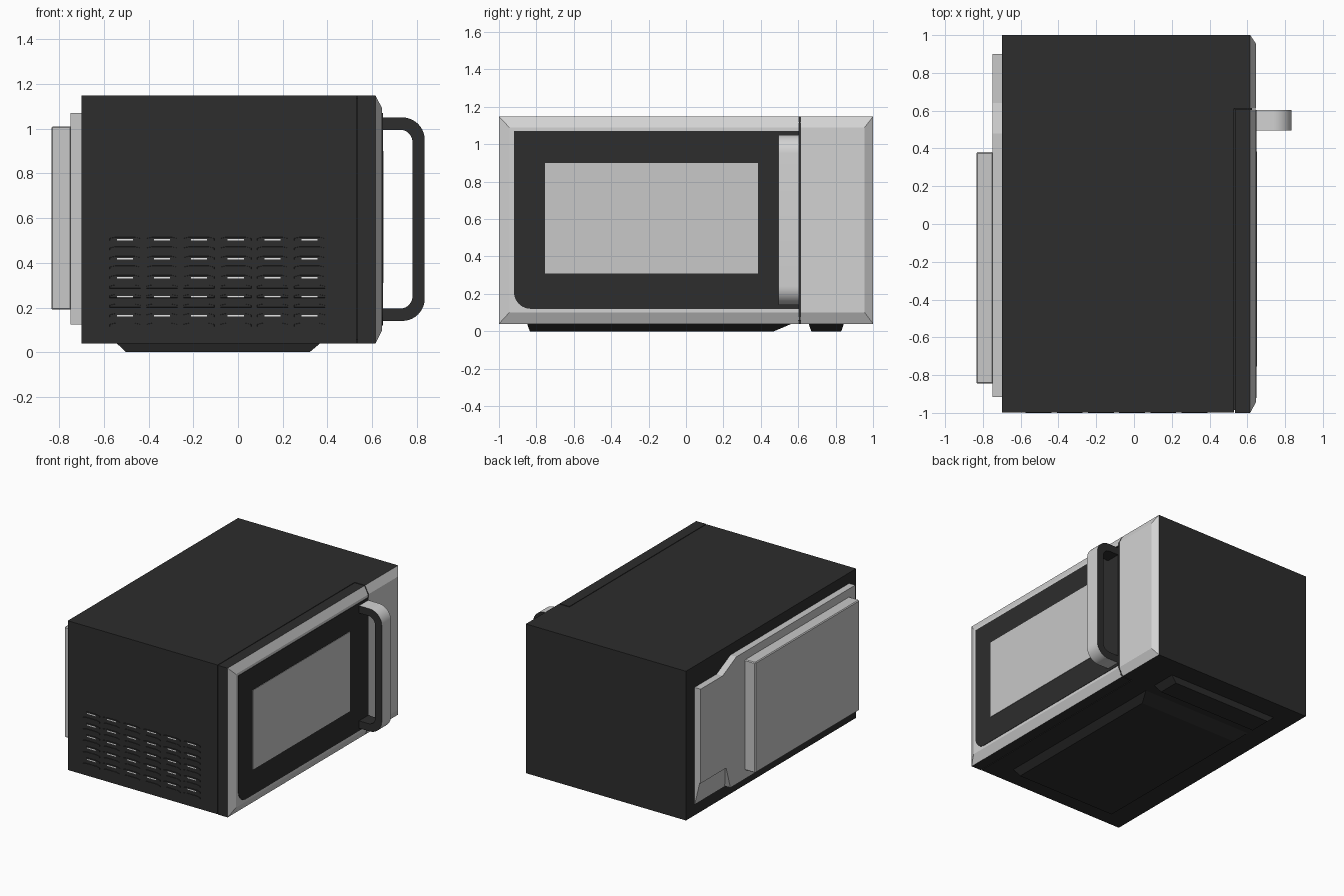
import bpy, bmesh, math

if "Cube" in bpy.data.objects:
    bpy.data.objects.remove(bpy.data.objects["Cube"])


def material(name, c):
    m = bpy.data.materials.new(name)
    m.diffuse_color = (c[0], c[1], c[2], 1)
    m.use_nodes = True
    m.node_tree.nodes["Principled BSDF"].inputs["Base Color"].default_value = m.diffuse_color
    return m


DARK = material("charcoal", (0.026, 0.026, 0.026))
SILVER = material("silver", (0.65, 0.65, 0.65))
GREY = material("light grey", (0.58, 0.58, 0.58))
WHITE = material("vent white", (0.85, 0.85, 0.85))


def finish(name, bm, *mats, rule=None, smooth=False):
    bmesh.ops.recalc_face_normals(bm, faces=bm.faces[:])
    bm.normal_update()
    if rule:
        for f in bm.faces:
            f.material_index = rule(f)
    me = bpy.data.meshes.new(name)
    bm.to_mesh(me)
    bm.free()
    for m in mats:
        me.materials.append(m)
    ob = bpy.data.objects.new(name, me)
    bpy.context.collection.objects.link(ob)
    if smooth:
        bpy.ops.object.select_all(action='DESELECT')
        ob.select_set(True)
        bpy.context.view_layer.objects.active = ob
        bpy.ops.object.shade_smooth_by_angle(angle=math.radians(35))
    return ob


def loft(bm, rings):
    """Closed solid through rings of equal length."""
    vs = [[bm.verts.new(p) for p in r] for r in rings]
    n = len(vs[0])
    bm.faces.new(vs[0])
    bm.faces.new(vs[-1])
    for a, b in zip(vs, vs[1:]):
        for i in range(n):
            j = (i + 1) % n
            bm.faces.new((a[i], a[j], b[j], b[i]))


def rect_x(x, y0, y1, z0, z1):
    return [(x, y0, z0), (x, y1, z0), (x, y1, z1), (x, y0, z1)]


def rect_z(z, x0, x1, y0, y1):
    return [(x0, y0, z), (x1, y0, z), (x1, y1, z), (x0, y1, z)]


def block(bm, x0, x1, y0, y1, z0, z1):
    loft(bm, [rect_x(x0, y0, y1, z0, z1), rect_x(x1, y0, y1, z0, z1)])


def arc(cx, cy, r, a0, a1, n=10):
    return [(cx + r * math.cos(math.radians(a0 + (a1 - a0) * i / n)),
             cy + r * math.sin(math.radians(a0 + (a1 - a0) * i / n))) for i in range(n + 1)]


# Main case
bm = bmesh.new()
block(bm, -0.70, 0.53, -0.997, 1, 0.04, 1.148)
finish("case", bm, DARK)


# Door and control panel: dark sides, silver bevelled front
def front_rule(f):
    return 1 if f.normal.x > 0.3 else 0


for name, x0, ya, yb, ia, ib in (("door", 0.535, -1, 0.605, 0.055, 0),
                                 ("control_panel", 0.53, 0.612, 1, 0, 0.045)):
    bm = bmesh.new()
    loft(bm, [rect_x(x0, ya, yb, 0.04, 1.148),
              rect_x(0.615, ya, yb, 0.04, 1.148),
              rect_x(0.645, ya + ia, yb - ib, 0.10, 1.09)])
    finish(name, bm, DARK, SILVER, rule=front_rule)

# Dark filling of the seams behind and beside the door
bm = bmesh.new()
block(bm, 0.529, 0.536, -0.985, 0.62, 0.055, 1.135)
block(bm, 0.53, 0.625, 0.60, 0.615, 0.055, 1.12)
finish("door_seam", bm, DARK)

# Dark door glass with rounded lower left corner
outline = [(0.604, 0.12), (0.604, 1.07), (-0.92, 1.07)] + arc(-0.83, 0.21, 0.09, 180, 270)
bm = bmesh.new()
loft(bm, [[(x, y, z) for y, z in outline] for x in (0.643, 0.648)])
finish("door_surround", bm, DARK)

# Grey window
bm = bmesh.new()
block(bm, 0.646, 0.651, -0.755, 0.385, 0.31, 0.90)
finish("window", bm, GREY)

# Handle: U-shaped bar, silver outside, dark sides and inside
outer = [(0.64, 1.05)] + arc(0.735, 0.95, 0.10, 90, 0) + arc(0.735, 0.24, 0.10, 0, -90) + [(0.64, 0.14)]
inner = [(0.64, 0.995)] + arc(0.725, 0.94, 0.055, 90, 0) + arc(0.725, 0.25, 0.055, 0, -90) + [(0.64, 0.195)]
bm = bmesh.new()
prev = None
for (ox, oz), (ix, iz) in zip(outer, inner):
    ring = [bm.verts.new(p) for p in ((ox, 0.495, oz), (ox, 0.603, oz),
                                      (ix, 0.603, iz), (ix, 0.495, iz))]
    if prev:
        for i in range(4):
            j = (i + 1) % 4
            f = bm.faces.new((prev[i], prev[j], ring[j], ring[i]))
            f.material_index = 1 if i == 0 else 0
    else:
        bm.faces.new(ring)
    prev = ring
bm.faces.new(prev)
finish("handle", bm, DARK, SILVER, smooth=True)

# Side vents: raised lens-shaped slats with a light slit in each
slats, slits = bmesh.new(), bmesh.new()
for c in range(6):
    x = -0.505 + 0.165 * c
    for r in range(10):
        z = 0.12 + 0.0427 * r
        lens = [(-0.072, -0.006), (0.072, -0.006), (0.072, 0.006), (0.045, 0.014),
                (-0.045, 0.014), (-0.072, 0.006)]
        loft(slats, [[(x + a, -0.99, z + b) for a, b in lens],
                     [(x + a * 0.95, -0.9995, z + b * 0.7) for a, b in lens]])
        if r % 2 or r > 8:
            block(slits, x - 0.036, x + 0.036, -1.0, -0.99, z - 0.004, z + 0.003)
finish("vent_slats", slats, DARK)
finish("vent_slits", slits, WHITE)

# Base tray and foot bar below the case
bm = bmesh.new()
loft(bm, [rect_z(0, -0.50, 0.32, -0.835, 0.47), rect_z(0.042, -0.545, 0.37, -0.85, 0.57)])
finish("base_tray", bm, DARK)
bm = bmesh.new()
loft(bm, [rect_z(0, -0.50, 0.32, 0.67, 0.83), rect_z(0.042, -0.545, 0.37, 0.655, 0.845)])
finish("foot_bar", bm, DARK)

# Rear cover plate with stepped top and a sloped lower corner
rear = [(-0.915, 0.125), (0.55, 0.125), (0.60, 0.29), (0.90, 0.29),
        (0.90, 0.99), (0.64, 0.99), (0.48, 1.07), (-0.915, 1.07)]
bm = bmesh.new()
loft(bm, [[(x, y, z) for y, z in rear] for x in (-0.69, -0.75)])
finish("rear_cover", bm, GREY)
wedge = [(-0.745, 0.30), (-0.69, 0.30), (-0.69, 0.125), (-0.703, 0.125)]
bm = bmesh.new()
loft(bm, [[(x, y, z) for x, z in wedge] for y in (0.55, 0.90)])
finish("rear_cover_slope", bm, GREY)

# Rear box with slightly eased edges
bm = bmesh.new()
block(bm, -0.835, -0.745, -0.845, 0.38, 0.19, 1.01)
box = finish("rear_box", bm, GREY)
bev = box.modifiers.new("edge", 'BEVEL')
bev.width = 0.006
bev.segments = 1
